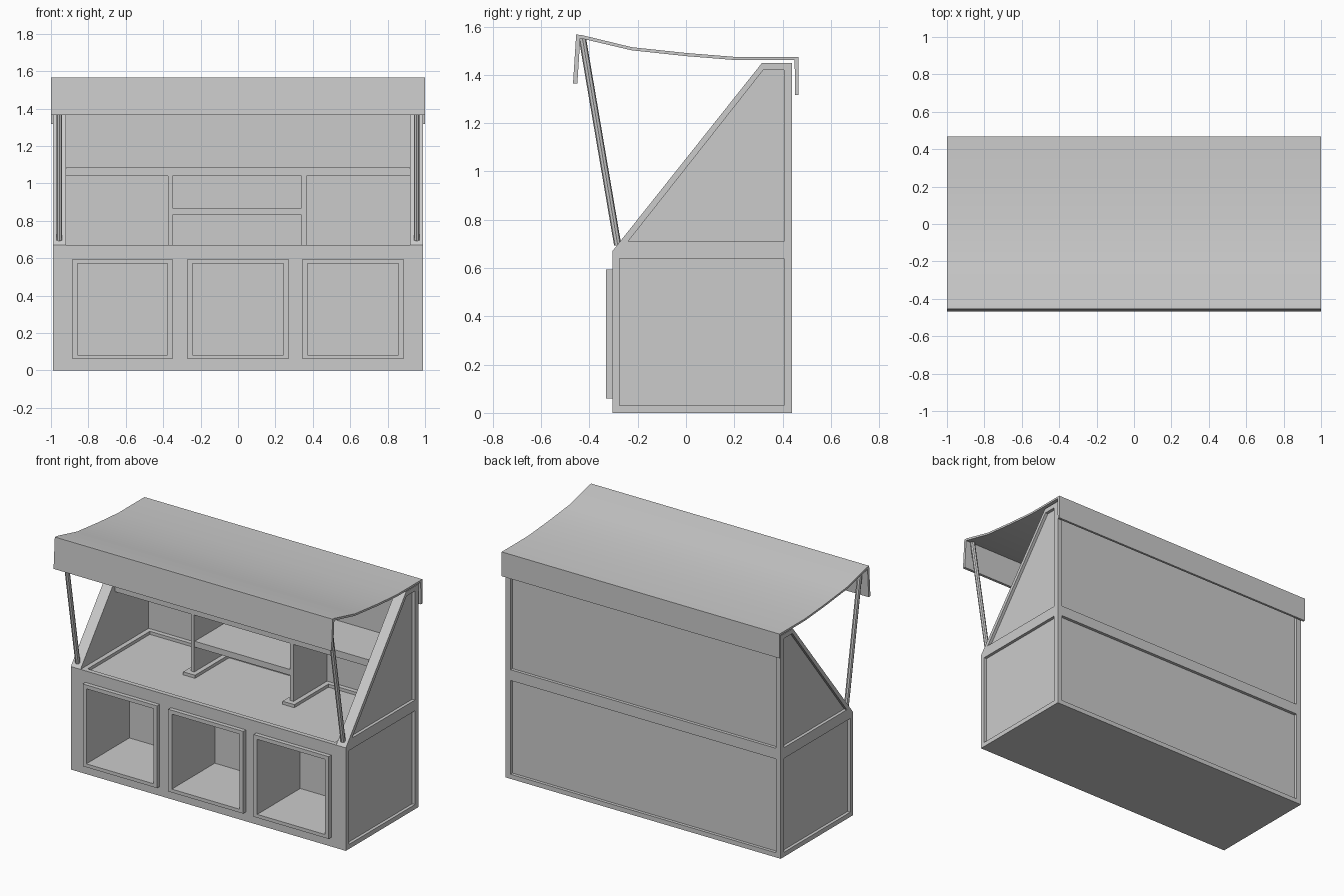
import bpy, bmesh
from mathutils import Vector

if "Cube" in bpy.data.objects:
    bpy.data.objects.remove(bpy.data.objects["Cube"])


def prism(name, profile, x0, x1):
    """Extrude a (y, z) outline from x0 to x1."""
    bm = bmesh.new()
    face = bm.faces.new([bm.verts.new((x0, y, z)) for y, z in profile])
    ext = bmesh.ops.extrude_face_region(bm, geom=[face])
    verts = [g for g in ext["geom"] if isinstance(g, bmesh.types.BMVert)]
    bmesh.ops.translate(bm, verts=verts, vec=(x1 - x0, 0, 0))
    bmesh.ops.recalc_face_normals(bm, faces=bm.faces)
    mesh = bpy.data.meshes.new(name)
    bm.to_mesh(mesh)
    bm.free()
    obj = bpy.data.objects.new(name, mesh)
    bpy.context.collection.objects.link(obj)
    return obj


def box(name, x0, x1, y0, y1, z0, z1):
    return prism(name, [(y0, z0), (y1, z0), (y1, z1), (y0, z1)], x0, x1)


def cut(obj, cutter):
    """Subtract a cutter and remove it."""
    mod = obj.modifiers.new("cut", "BOOLEAN")
    mod.operation = "DIFFERENCE"
    mod.solver = "EXACT"
    mod.object = cutter
    bpy.context.view_layer.objects.active = obj
    bpy.ops.object.modifier_apply(modifier=mod.name)
    bpy.data.objects.remove(cutter)


# Stall body with sloping side walls and an open display area
body = prism("stall_body", [(-0.305, 0), (0.44, 0), (0.44, 1.45),
                            (0.315, 1.45), (-0.305, 0.67)], -0.99, 0.99)
cut(body, box("cutter", -0.92, 0.92, -0.6, 0.395, 0.67, 1.6))

# Sunken counter tray, leaving a ledge along the walls and dividers
for x0, x1, y1 in [(-0.89, 0.89, 0.015), (-0.89, -0.405, 0.365),
                   (-0.32, 0.31, 0.365), (0.395, 0.89, 0.365)]:
    cut(body, box("cutter", x0, x1, -0.275, y1, 0.65, 0.75))

# Recessed panels on both sides
low = [(-0.275, 0.03), (0.405, 0.03), (0.405, 0.64), (-0.275, 0.64)]
high = [(-0.24, 0.71), (0.405, 0.71), (0.405, 1.42), (0.32, 1.42)]
for x0, x1 in [(-1.1, -0.97), (0.97, 1.1)]:
    for outline in (low, high):
        cut(body, prism("cutter", outline, x0, x1))

# Recessed panels on the back
for z0, z1 in [(0.03, 0.64), (0.71, 1.42)]:
    cut(body, box("cutter", -0.955, 0.955, 0.42, 0.6, z0, z1))

# Storage cubbies with raised frames
for side, x0, x1 in [("left", -0.885, -0.35), ("middle", -0.27, 0.27),
                     ("right", 0.345, 0.885)]:
    frame = box(side + "_cubby_frame", x0, x1, -0.332, -0.305, 0.06, 0.595)
    for target in (body, frame):
        cut(target, box("cutter", x0 + 0.026, x1 - 0.026, -0.6, 0.11, 0.082, 0.57))

# Shelves and dividers
box("upper_shelf", -0.92, 0.92, 0.05, 0.395, 1.04, 1.085)
box("middle_shelf", -0.35, 0.34, 0.055, 0.395, 0.83, 0.868)
box("left_divider", -0.375, -0.35, 0.05, 0.395, 0.67, 1.04)
box("right_divider", 0.34, 0.365, 0.05, 0.395, 0.67, 1.04)

# Sagging awning with front and back valances
top = [(-0.455, 1.567), (-0.435, 1.566), (-0.225, 1.515), (0, 1.491),
       (0.2, 1.475), (0.467, 1.475)]
under = [(0.45, 1.462), (0.2, 1.462), (0, 1.478), (-0.225, 1.502),
         (-0.438, 1.552)]
awning = prism("awning", top + [(0.467, 1.317), (0.452, 1.317)] + under
               + [(-0.45, 1.365), (-0.468, 1.365)], -1, 1)
bpy.ops.object.select_all(action="DESELECT")
awning.select_set(True)
bpy.context.view_layer.objects.active = awning
bpy.ops.object.shade_smooth_by_angle(angle=0.5)

# Awning poles
for side, x in [("left", -0.955), ("right", 0.955)]:
    a, b = Vector((x, -0.283, 0.695)), Vector((x, -0.43, 1.557))
    bpy.ops.mesh.primitive_cylinder_add(vertices=8, radius=0.015,
                                        depth=(b - a).length, location=(a + b) / 2)
    pole = bpy.context.object
    pole.name = side + "_awning_pole"
    pole.rotation_euler = (b - a).to_track_quat("Z", "Y").to_euler()
